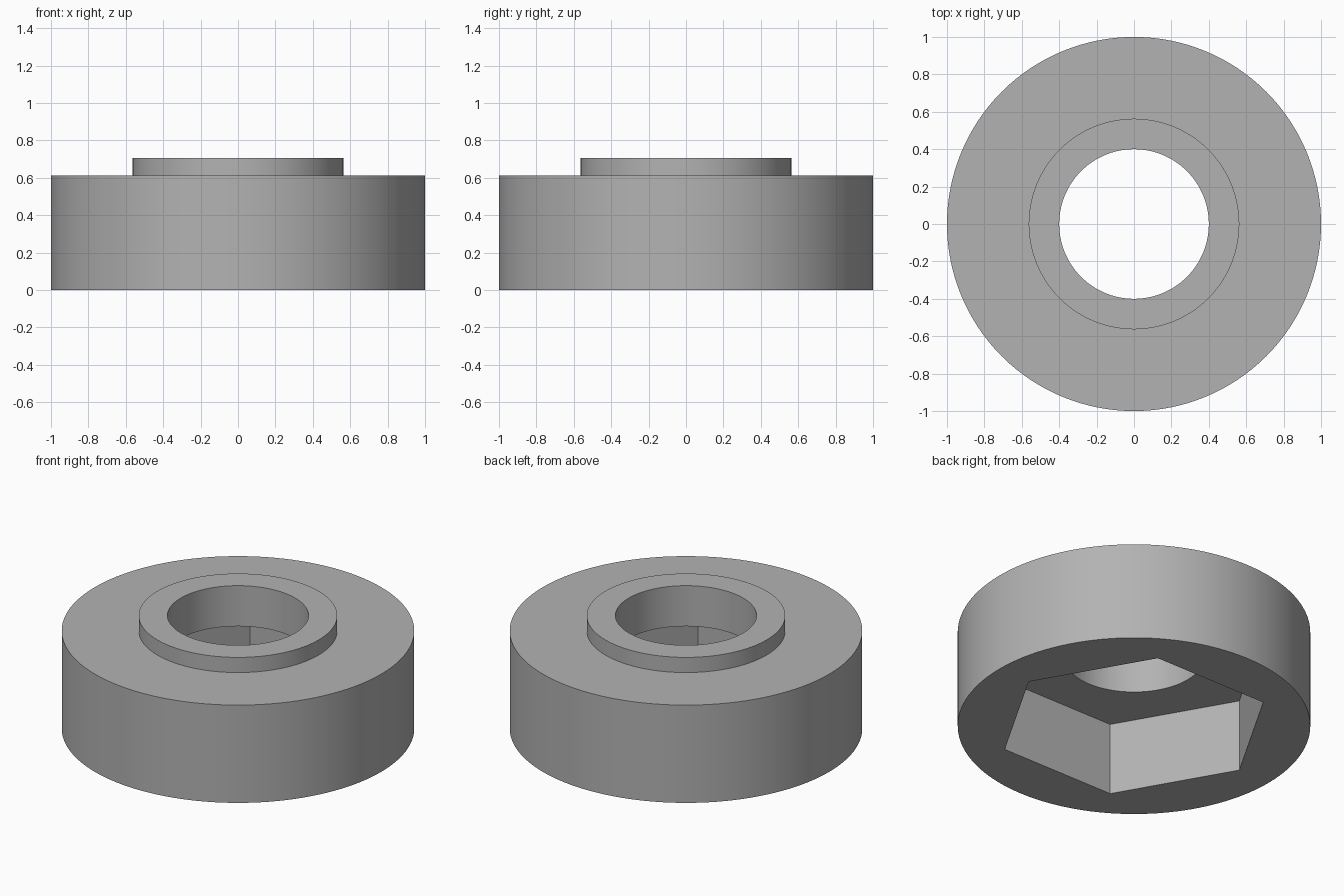
import bpy, bmesh, math
from mathutils import Matrix

cube = bpy.data.objects.get("Cube")
if cube:
    bpy.data.objects.remove(cube, do_unlink=True)

BORE, BOSS, BODY = 0.40, 0.563, 1.0
BODY_TOP, BOSS_TOP = 0.612, 0.707
HEX_RADIUS, HEX_DEPTH = 0.78, 0.453
SEGMENTS = 128

grey = bpy.data.materials.new("plain grey")
grey.use_nodes = True
colour = (0.45, 0.45, 0.45, 1)
grey.diffuse_color = colour
grey.node_tree.nodes["Principled BSDF"].inputs["Base Color"].default_value = colour


def add_object(name, bm):
    bmesh.ops.recalc_face_normals(bm, faces=bm.faces)
    mesh = bpy.data.meshes.new(name)
    bm.to_mesh(mesh)
    bm.free()
    mesh.materials.append(grey)
    obj = bpy.data.objects.new(name, mesh)
    bpy.context.collection.objects.link(obj)
    return obj


# Stepped collar with a round bore, turned from its half section
profile = [(BORE, 0), (BODY, 0), (BODY, BODY_TOP),
           (BOSS, BODY_TOP), (BOSS, BOSS_TOP), (BORE, BOSS_TOP)]
bm = bmesh.new()
verts = [bm.verts.new((r, 0, z)) for r, z in profile]
edges = [bm.edges.new((a, b)) for a, b in zip(verts, verts[1:] + verts[:1])]
bmesh.ops.spin(bm, geom=verts + edges, axis=(0, 0, 1), cent=(0, 0, 0),
               angle=math.tau, steps=SEGMENTS, use_merge=True)
bmesh.ops.remove_doubles(bm, verts=bm.verts, dist=0.0001)
collar = add_object("collar", bm)

# Hexagonal nut pocket cut into the underside
bm = bmesh.new()
bmesh.ops.create_cone(bm, cap_ends=True, segments=6, radius1=HEX_RADIUS,
                      radius2=HEX_RADIUS, depth=HEX_DEPTH * 2,
                      matrix=Matrix.Rotation(math.radians(30), 4, "Z"))
cutter = add_object("hex_pocket_cutter", bm)

cut = collar.modifiers.new("hex pocket", "BOOLEAN")
cut.operation = "DIFFERENCE"
cut.solver = "EXACT"
cut.object = cutter
bpy.context.view_layer.objects.active = collar
bpy.ops.object.select_all(action="DESELECT")
collar.select_set(True)
bpy.ops.object.modifier_apply(modifier=cut.name)
bpy.data.objects.remove(cutter, do_unlink=True)

# Smooth round walls, crisp rims and pocket corners
bpy.ops.object.shade_smooth_by_angle(angle=math.radians(30))
